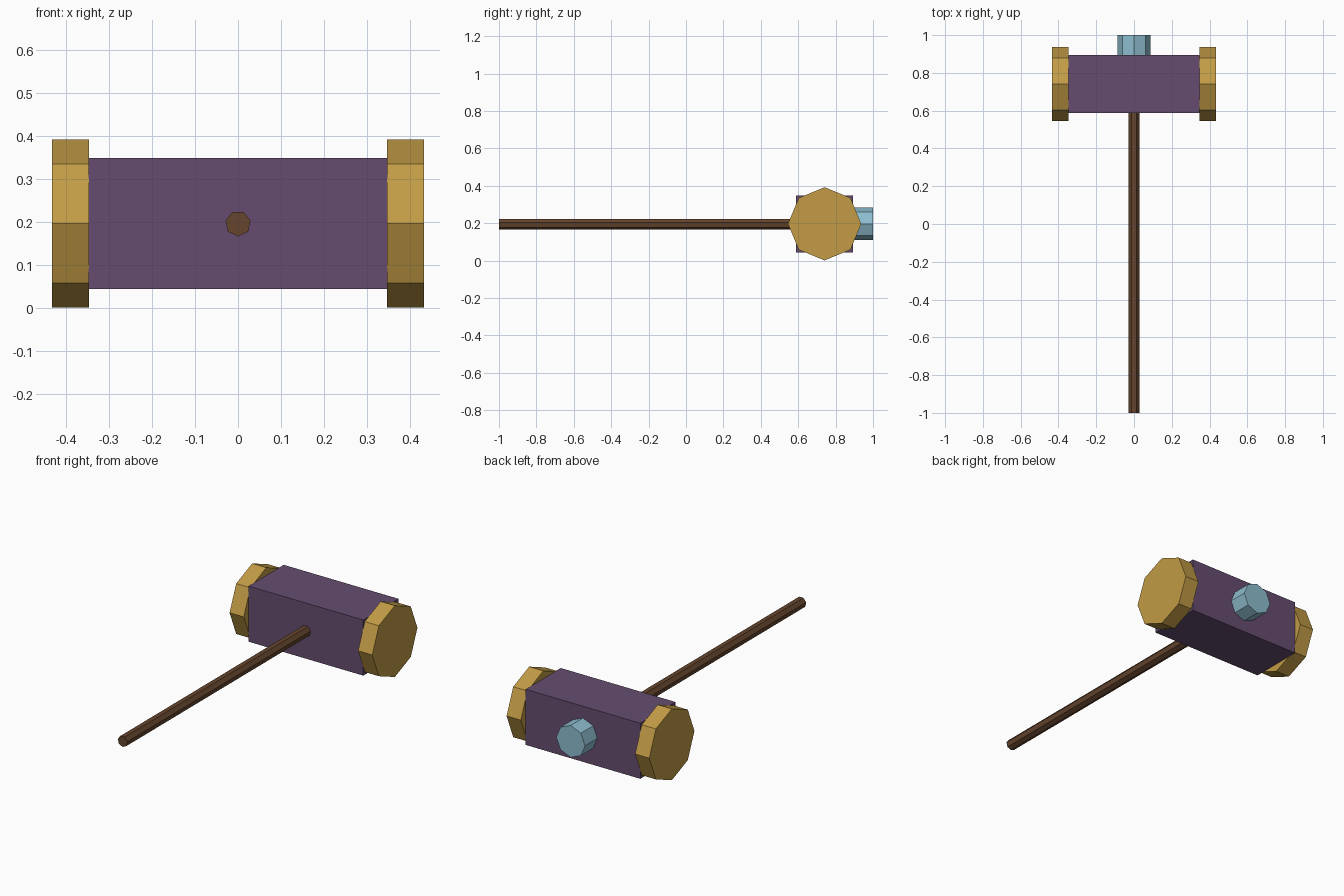
import bpy
import math
from mathutils import Matrix

cube = bpy.data.objects.get("Cube")
if cube:
    bpy.data.objects.remove(cube, do_unlink=True)


def material(name, rgb):
    mat = bpy.data.materials.new(name)
    mat.use_nodes = True
    colour = (*rgb, 1.0)
    mat.diffuse_color = colour
    mat.node_tree.nodes["Principled BSDF"].inputs["Base Color"].default_value = colour
    return mat


gold = material("gold", (0.54, 0.33, 0.06))
purple = material("purple", (0.13, 0.073, 0.16))
brown = material("brown", (0.13, 0.06, 0.027))
blue = material("pale blue", (0.27, 0.51, 0.62))

HEAD_Y, HEAD_Z = 0.741, 0.1965


def finish(name, mat):
    obj = bpy.context.object
    obj.name = name
    obj.data.name = name
    obj.data.materials.append(mat)
    return obj


def prism(name, mat, sides, radius, axis, start, end, flip=False):
    """Flat-sided rod along x or y with one corner up, or down when flipped."""
    middle = (start + end) / 2
    bpy.ops.mesh.primitive_cylinder_add(vertices=sides, radius=radius, depth=end - start)
    obj = finish(name, mat)
    turn = Matrix.Rotation(math.pi / 2, 4, 'X')
    if flip:
        turn = Matrix.Rotation(math.pi, 4, 'Y') @ turn
    if axis == 'x':
        turn = Matrix.Rotation(math.pi / 2, 4, 'Z') @ turn
        place = (middle, HEAD_Y, HEAD_Z)
    else:
        place = (0, middle, HEAD_Z)
    # The cylinder's first corner points along +y and turns to +z
    obj.data.transform(turn)
    obj.location = place
    return obj


# Square head block
bpy.ops.mesh.primitive_cube_add(size=1, location=(0, HEAD_Y, HEAD_Z))
block = finish("head_block", purple)
block.scale = (0.696, 0.305, 0.305)

# Octagonal striking caps
prism("left_cap", gold, 8, 0.1957, 'x', 0.347, 0.433)
prism("right_cap", gold, 8, 0.1957, 'x', -0.433, -0.347)

# Seven-sided handle running into the head
prism("handle", brown, 7, 0.03, 'y', -1.0, HEAD_Y, flip=True)

# Octagonal knob behind the head
prism("back_knob", blue, 8, 0.0875, 'y', HEAD_Y, 1.0)
